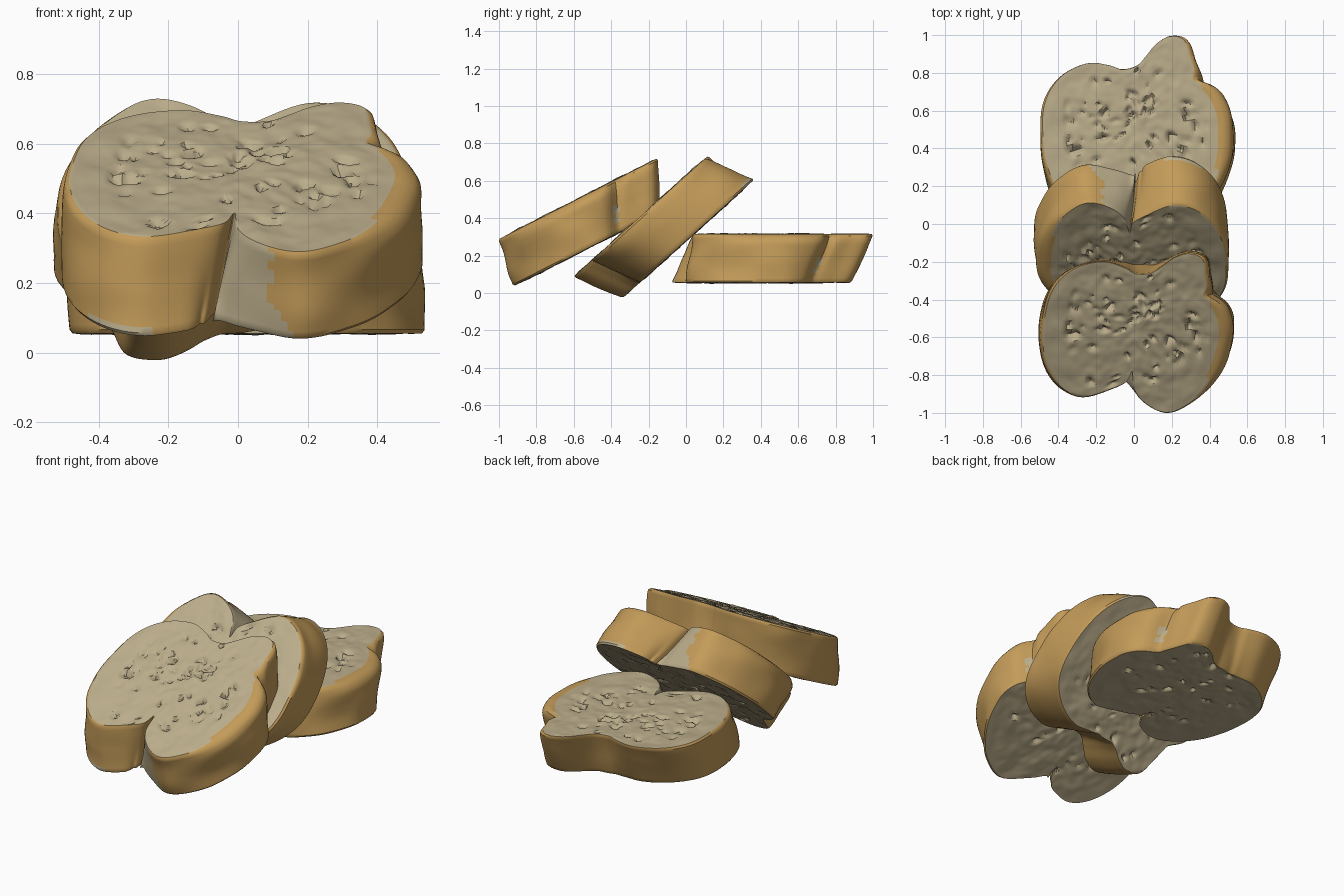
import bpy, bmesh, math, random
from mathutils import Vector, Matrix, noise

cube = bpy.data.objects.get("Cube")
if cube:
    bpy.data.objects.remove(cube, do_unlink=True)


def material(name, color):
    mat = bpy.data.materials.new(name)
    mat.use_nodes = True
    mat.diffuse_color = color
    mat.node_tree.nodes["Principled BSDF"].inputs["Base Color"].default_value = color
    return mat


CRUMB = material("pale crumb", (0.50, 0.42, 0.26, 1))
CRUST = material("golden crust", (0.55, 0.33, 0.10, 1))

THICK = 0.26
SUBDIV = 6
RINGS = 36
CENTER = Vector((0, 0.5))
CRACK = Vector((.4, .7))

# Loaf outline of the cut face, starting in the cleft between the two lobes
OUTLINE = [Vector(p) for p in (
    (-.01, .245), (-.04, .18), (-.12, .14), (-.27, .095), (-.39, .15),
    (-.47, .29), (-.495, .44), (-.48, .6), (-.44, .73), (-.37, .825),
    (-.27, .885), (-.15, .905), (-.05, .87), (.01, .835), (.09, .835),
    (.15, .875), (.22, .93), (.3, .955), (.37, .92), (.385, .81), (.405, .7),
    (.46, .6), (.485, .46), (.45, .29), (.36, .11), (.26, .02),
    (.16, 0), (.055, .06), (0, .14))]


def smooth_outline():
    """Catmull-Rom curve through the outline points."""
    pts, n = [], len(OUTLINE)
    for i in range(n):
        a, b, c, d = (OUTLINE[(i + k) % n] for k in (-1, 0, 1, 2))
        for j in range(SUBDIV):
            t = j / SUBDIV
            pts.append(0.5 * (2 * b + (c - a) * t + (2 * a - 5 * b + 4 * c - d) * t ** 2
                              + (3 * b - a - 3 * c + d) * t ** 3))
    return pts


def step(lo, hi, x):
    t = min(max((x - lo) / (hi - lo), 0), 1)
    return t * t * (3 - 2 * t)


def wall_point(p, depth):
    """Outline point moved for a depth of 0 (upper face) to 1 (lower face)."""
    x, v = p
    swell = math.sqrt(min(depth * 6, 1))
    x += swell * (0.045 * step(0.3, 0.48, p.x) - 0.01 * step(0.3, 0.48, -p.x))
    # the wall slants: short lobe most, long lobe least, back edge in between
    back = step(0.4, 0.8, p.y)
    lobe = 0.045 + 0.075 * step(0.0, 0.15, -p.x)
    dip = 0.05 * math.exp(-((p.x - 0.05) / 0.1) ** 2)
    v -= depth * (lobe * (1 - back) + (0.125 - dip) * back)
    # the cleft gets shallower and drifts sideways towards the lower face
    cleft = math.exp(-((p.x + 0.02) / 0.07) ** 2) * (1 - step(0.2, 0.35, p.y))
    x -= 0.07 * depth * cleft
    v -= 0.1 * depth ** 1.5 * cleft * step(0.1, 0.22, p.y)
    # crack in the crust beside the raised corner
    crack = math.exp(-((p - CRACK).length / 0.03) ** 2)
    x -= 0.03 * crack * (1 - 0.8 * depth)
    q = Vector((x, v))
    q += (q - CENTER) * 0.02 * noise.noise(Vector((x * 5, v * 5, depth * 2)))
    return q


def make_pits(rng, count):
    """Air holes as stretched dents: centre, direction, size and depth."""
    pits = []
    for _ in range(count):
        r, a = math.sqrt(rng.random()), rng.uniform(0, math.tau)
        pits.append((Vector((0.4 * r * math.cos(a), 0.48 + 0.37 * r * math.sin(a))),
                     rng.uniform(0, math.pi), rng.uniform(0.009, 0.016),
                     rng.uniform(1, 2.2), rng.uniform(0.01, 0.028)))
    return pits


def dent(p, pits):
    total = 0
    for c, ang, size, stretch, deep in pits:
        d = p - c
        if d.length < 0.1:
            a = d.x * math.cos(ang) + d.y * math.sin(ang)
            b = d.y * math.cos(ang) - d.x * math.sin(ang)
            total += deep * math.exp(-((a / (size * stretch)) ** 2 + (b / size) ** 2) ** 1.5)
    bump = noise.noise(Vector((p.x * 9, p.y * 9, 0))) * 0.007
    bump += noise.noise(Vector((p.x * 24, p.y * 24, 3))) * 0.004
    return min(total, 0.035) - bump


def is_crust(p, depth, on_cleft_left):
    """Crust everywhere on the wall except the torn and worn spots."""
    ragged = 0.03 * noise.noise(Vector((depth * 7, p.x * 6, p.y * 6)))
    torn_width = 0.105 + 0.06 * step(0.6, 1, depth) + ragged
    if -0.03 < p.x < torn_width and p.y < 0.26 and not on_cleft_left:
        return False
    if depth > 0.92 and p.y < 0.2 and -0.42 < p.x < -0.23:
        return False
    return not (0.45 < depth < 0.8 and (p - CRACK).length < 0.025 + ragged)


def make_slice(name, matrix):
    outline = smooth_outline()
    n = len(outline)
    rng = random.Random(7)
    top_pits, low_pits = make_pits(rng, 70), make_pits(rng, 30)
    bm = bmesh.new()

    def cut_face(depth, pits, sign):
        rim = [wall_point(p, depth) for p in outline]
        result = []
        for r in range(1, RINGS):
            s = 0.985 * r / (RINGS - 1)
            fade = 1 - step(0.9, 0.985, s)
            ring = []
            for q in rim:
                p = CENTER + (q - CENTER) * s
                z = -THICK * depth - sign * dent(p, pits) * fade
                ring.append(bm.verts.new((p.x, p.y, z)))
            result.append(ring)
        return result

    # upper crumb, crust wall, lower crumb
    upper = cut_face(0, top_pits, 1)
    lower = cut_face(1, low_pits, -1)
    depths = [0.04 + 0.92 * i / 17 for i in range(18)]
    wall = []
    for depth in depths:
        pts = [wall_point(p, depth) for p in outline]
        wall.append([bm.verts.new((q.x, q.y, -THICK * depth)) for q in pts])
    rings = upper + wall + lower[::-1]
    first_wall, last_wall = len(upper) - 1, len(upper) + len(wall) - 1

    for i in range(len(rings) - 1):
        for j in range(n):
            k = (j + 1) % n
            face = bm.faces.new((rings[i][j], rings[i][k], rings[i + 1][k], rings[i + 1][j]))
            p = outline[j]
            if first_wall <= i <= last_wall:
                depth = (i - first_wall) / len(wall)
                face.material_index = int(is_crust(p, depth, j < SUBDIV * 3))
            elif first_wall - 2 <= i < first_wall:
                # crust curls over the rim on the right flank
                curl = 0.42 + 0.03 * noise.noise(Vector((i, p.x * 9, p.y * 9)))
                face.material_index = int(p.x > curl)

    # close the middle of both cut faces
    for ring in (rings[0], rings[-1]):
        hub = bm.verts.new(sum((v.co for v in ring), Vector()) / n)
        for j in range(n):
            bm.faces.new((ring[j], ring[(j + 1) % n], hub))

    bmesh.ops.recalc_face_normals(bm, faces=bm.faces)
    mesh = bpy.data.meshes.new(name)
    bm.to_mesh(mesh)
    bm.free()
    mesh.materials.append(CRUMB)
    mesh.materials.append(CRUST)
    obj = bpy.data.objects.new(name, mesh)
    bpy.context.collection.objects.link(obj)
    obj.matrix_world = matrix
    bpy.ops.object.select_all(action="DESELECT")
    obj.select_set(True)
    bpy.context.view_layer.objects.active = obj
    bpy.ops.object.shade_smooth_by_angle(angle=math.radians(40))


def place(name, center, tilt, spin):
    """Centre of the upper face, tilt towards the front, spin in its plane."""
    matrix = (Matrix.Translation(center)
              @ Matrix.Rotation(math.radians(tilt), 4, "X")
              @ Matrix.Rotation(math.radians(spin), 4, "Z")
              @ Matrix.Translation(-CENTER.to_3d()))
    make_slice(name, matrix)


place("back_slice", (-0.005, 0.495, 0.315), 0, 12)
place("middle_slice", (0.01, -0.23, 0.421), 42, 190)
place("front_slice", (0, -0.555, 0.515), 27, 0)
